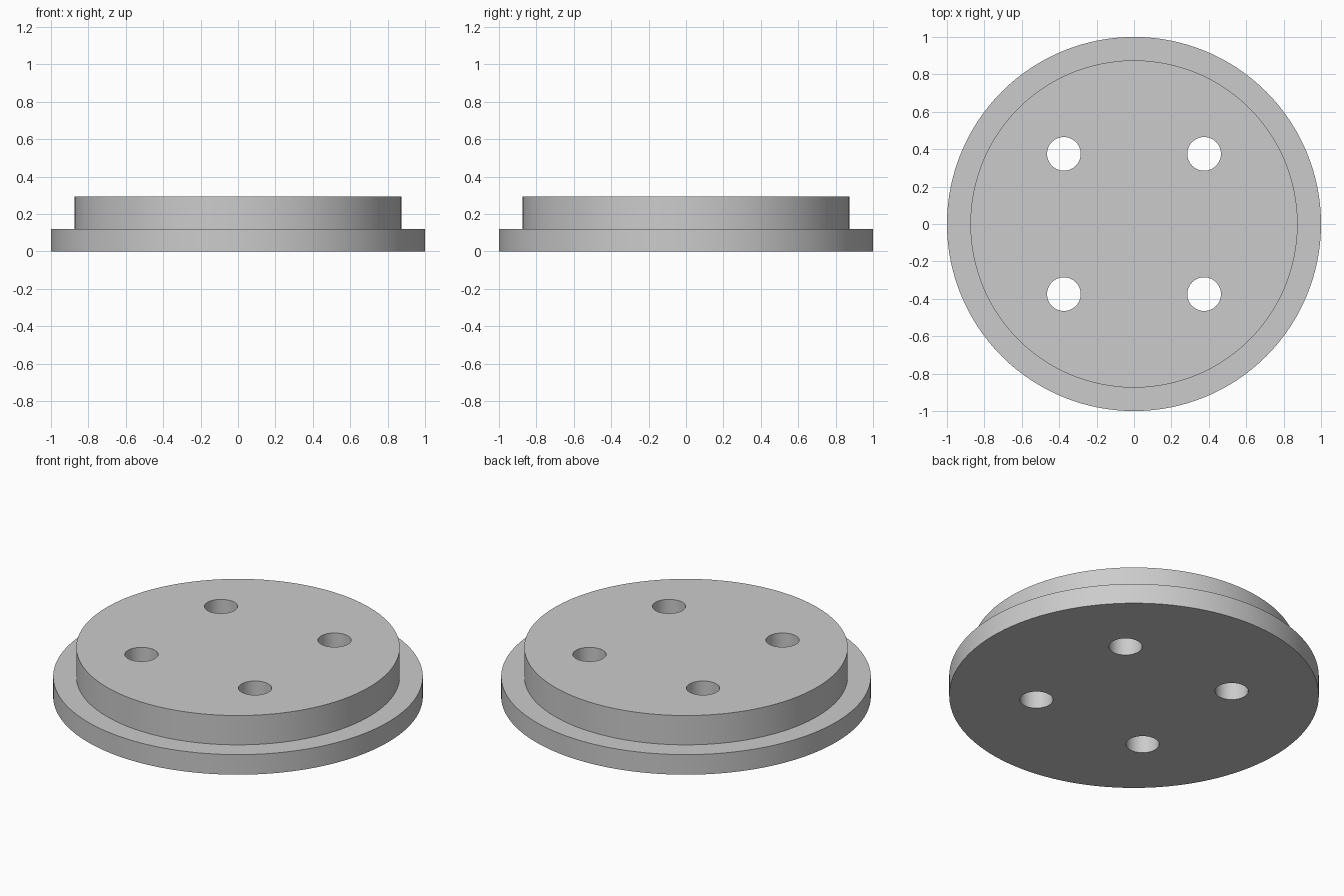
import bpy
import bmesh
import math

cube = bpy.data.objects.get("Cube")
if cube:
    bpy.data.objects.remove(cube, do_unlink=True)

FLANGE_R, BOSS_R, HOLE_R = 1.0, 0.875, 0.09
FLANGE_TOP, BOSS_TOP = 0.12, 0.295
HOLE_OFFSET = 0.375

grey = bpy.data.materials.new("plain grey")
grey.use_nodes = True
colour = (0.6, 0.6, 0.6, 1.0)
grey.diffuse_color = colour
grey.node_tree.nodes["Principled BSDF"].inputs["Base Color"].default_value = colour


def make_object(name, bm):
    bmesh.ops.recalc_face_normals(bm, faces=bm.faces)
    mesh = bpy.data.meshes.new(name)
    bm.to_mesh(mesh)
    bm.free()
    mesh.materials.append(grey)
    obj = bpy.data.objects.new(name, mesh)
    bpy.context.collection.objects.link(obj)
    return obj


def revolve(bm, profile, segments, centre=(0, 0)):
    """Solid of revolution about a vertical axis, capped at both ends."""
    rings = []
    for r, z in profile:
        angles = [2 * math.pi * i / segments for i in range(segments)]
        rings.append([bm.verts.new((centre[0] + r * math.cos(a),
                                    centre[1] + r * math.sin(a), z)) for a in angles])
    for low, high in zip(rings, rings[1:]):
        for i in range(segments):
            j = (i + 1) % segments
            bm.faces.new((low[i], low[j], high[j], high[i]))
    bm.faces.new(rings[0][::-1])
    bm.faces.new(rings[-1])


# Stepped disc: wide flange with a raised boss
bm = bmesh.new()
revolve(bm, [(FLANGE_R, 0), (FLANGE_R, FLANGE_TOP),
             (BOSS_R, FLANGE_TOP), (BOSS_R, BOSS_TOP)], 128)
disc = make_object("flanged_disc", bm)

# Four through-holes on a square pattern
bm = bmesh.new()
for sx in (-1, 1):
    for sy in (-1, 1):
        revolve(bm, [(HOLE_R, -0.1), (HOLE_R, BOSS_TOP + 0.1)], 48,
                (sx * HOLE_OFFSET, sy * HOLE_OFFSET))
cutter = make_object("hole_cutter", bm)

holes = disc.modifiers.new("bolt_holes", "BOOLEAN")
holes.operation = "DIFFERENCE"
holes.solver = "EXACT"
holes.object = cutter

bpy.ops.object.select_all(action="DESELECT")
disc.select_set(True)
bpy.context.view_layer.objects.active = disc
bpy.ops.object.modifier_apply(modifier=holes.name)
bpy.data.objects.remove(cutter, do_unlink=True)

# Smooth walls with crisp rims
bpy.ops.object.shade_smooth_by_angle(angle=math.radians(30))
